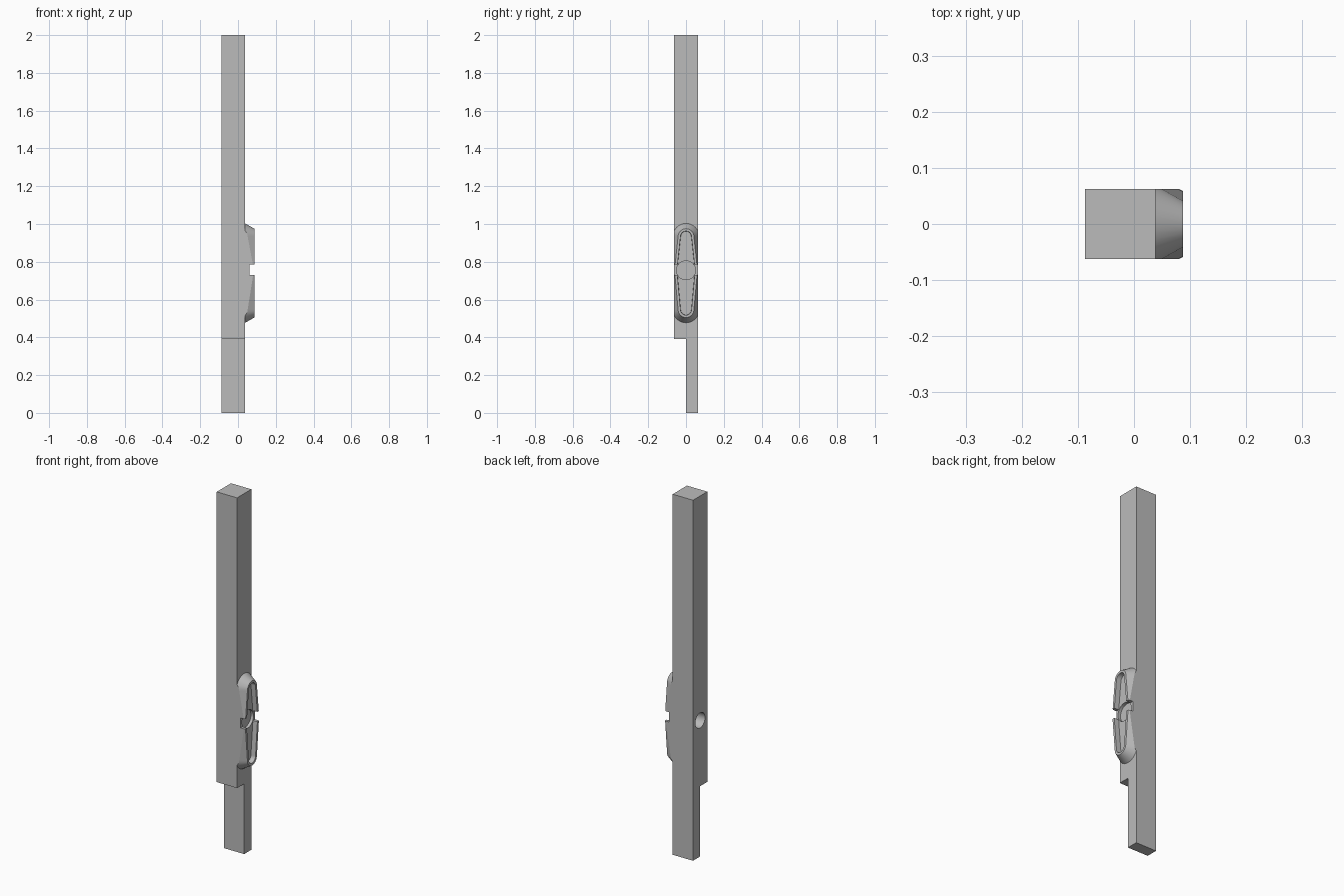
import bpy, bmesh
from math import sin, cos, pi
from mathutils import Matrix

cube = bpy.data.objects.get("Cube")
if cube:
    bpy.data.objects.remove(cube, do_unlink=True)

grey = bpy.data.materials.new("plain grey")
grey.use_nodes = True
colour = (0.5, 0.5, 0.5, 1)
grey.diffuse_color = colour
grey.node_tree.nodes["Principled BSDF"].inputs["Base Color"].default_value = colour

BACK, FACE, RIM = -0.087, 0.038, 0.087    # x of beam back, beam face, boss rim
HALF = 0.0625                             # half width of the beam
FLOOR = 0.06                              # x of the pocket floor
MID = 0.755                               # height of the boss centre


def finish(bm, name):
    bmesh.ops.recalc_face_normals(bm, faces=bm.faces)
    mesh = bpy.data.meshes.new(name)
    bm.to_mesh(mesh)
    bm.free()
    obj = bpy.data.objects.new(name, mesh)
    bpy.context.collection.objects.link(obj)
    mesh.materials.append(grey)
    return obj


def box(name, x, y, z):
    bm = bmesh.new()
    bmesh.ops.create_cube(bm, size=1)
    for v in bm.verts:
        v.co = [lo + (c + 0.5) * (hi - lo) for c, (lo, hi) in zip(v.co, (x, y, z))]
    return finish(bm, name)


def bore(name, x0, x1, radius):
    bm = bmesh.new()
    bmesh.ops.create_cone(bm, cap_ends=True, segments=48, radius1=radius,
                          radius2=radius, depth=x1 - x0)
    bm.transform(Matrix.Translation(((x0 + x1) / 2, 0, MID)) @ Matrix.Rotation(pi / 2, 4, 'Y'))
    return finish(bm, name)


def outline(x, grow):
    """Long rounded outline, widest at its middle."""
    pts = [(x, 0.061 + grow, MID)]
    for centre, start in ((0.933, 0), (0.547, pi)):
        for i in range(17):
            a = start + pi * i / 16
            r = 0.042 + grow
            pts.append((x, r * cos(a), centre + r * sin(a)))
        if start == 0:
            pts.append((x, -0.061 - grow, MID))
    return pts


def loft(name, x0, grow0, x1, grow1):
    bm = bmesh.new()
    a, b = ([bm.verts.new(p) for p in outline(x, g)] for x, g in ((x0, grow0), (x1, grow1)))
    for i in range(len(a)):
        j = (i + 1) % len(a)
        bm.faces.new((a[i], a[j], b[j], b[i]))
    bm.faces.new(a)
    bm.faces.new(b)
    return finish(bm, name)


def carve(obj, cutter, operation='DIFFERENCE'):
    mod = obj.modifiers.new("cut", 'BOOLEAN')
    mod.operation, mod.object, mod.solver = operation, cutter, 'EXACT'
    bpy.context.view_layer.objects.active = obj
    bpy.ops.object.modifier_apply(modifier=mod.name)
    bpy.data.objects.remove(cutter, do_unlink=True)


# Beam with a half lap at the foot and a blind bore in its back
beam = box("beam", (BACK, FACE), (-HALF, HALF), (0, 2))
carve(beam, box("lap_cutter", (-1, 1), (-1, 0), (-1, 0.39)))
carve(beam, bore("back_bore_cutter", BACK - 0.1, 0, 0.042))

# Drafted boss trimmed flush with the beam sides
boss = loft("boss", FACE, 0.028, RIM, 0)
carve(boss, box("trim", (-1, 1), (-HALF, HALF), (0, 2)), 'INTERSECT')

# Pocket, side notches and central recess
carve(boss, loft("pocket_cutter", FLOOR, -0.014, RIM + 0.02, -0.012))
carve(boss, box("notch_cutter", (FLOOR, 1), (-1, 1), (0.73, 0.785)))
carve(boss, bore("recess_cutter", FACE + 0.006, 0.2, 0.05))

for part in (beam, boss):
    bpy.ops.object.select_all(action='DESELECT')
    part.select_set(True)
    bpy.context.view_layer.objects.active = part
    bpy.ops.object.shade_smooth_by_angle(angle=pi / 6)
